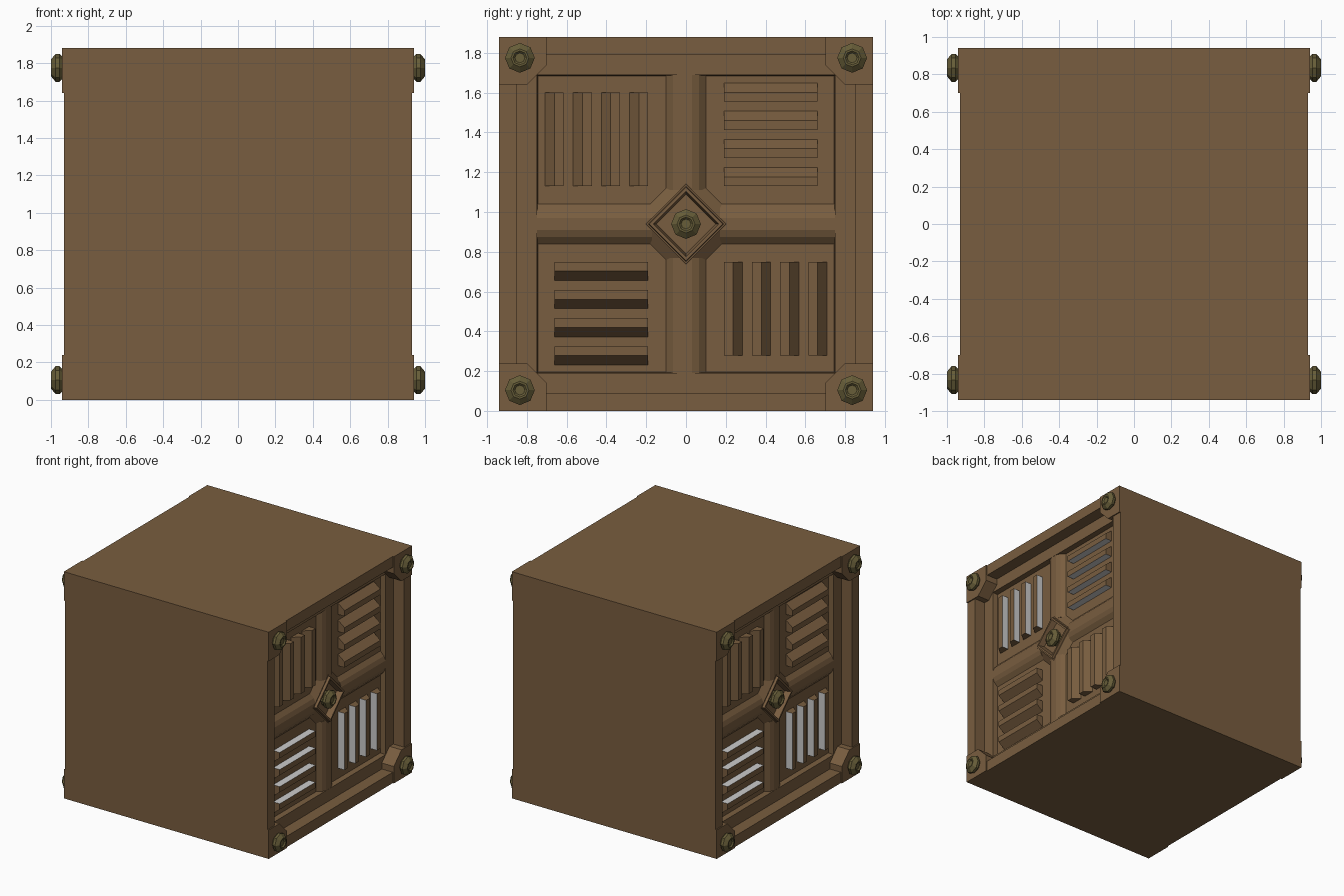
import bpy, bmesh, math
from mathutils import Matrix, Vector

if "Cube" in bpy.data.objects:
    bpy.data.objects.remove(bpy.data.objects["Cube"])

H = 0.94  # half size of the crate


def material(name, color):
    m = bpy.data.materials.new(name)
    m.diffuse_color = (*color, 1)
    m.use_nodes = True
    m.node_tree.nodes["Principled BSDF"].inputs["Base Color"].default_value = m.diffuse_color
    return m


BROWN = material("brown_metal", (0.19, 0.11, 0.05))
OLIVE = material("olive_bolt", (0.135, 0.11, 0.04))
GREY = material("grey_vent", (0.6, 0.6, 0.6))


def loft(name, rings, mats, matrix=Matrix(), grey_side=None):
    """Closed solid through equal-length rings of (x, y, z) points."""
    bm = bmesh.new()
    loops = [[bm.verts.new(p) for p in ring] for ring in rings]
    n = len(loops[0])
    for a, b in zip(loops, loops[1:]):
        for i in range(n):
            j = (i + 1) % n
            f = bm.faces.new((a[i], a[j], b[j], b[i]))
            f.material_index = int(i == grey_side)
    bm.faces.new(loops[0])
    bm.faces.new(loops[-1])
    bmesh.ops.recalc_face_normals(bm, faces=bm.faces)
    me = bpy.data.meshes.new(name)
    bm.to_mesh(me)
    bm.free()
    for m in mats:
        me.materials.append(m)
    ob = bpy.data.objects.new(name, me)
    ob.matrix_world = Matrix.Translation((0, 0, H)) @ matrix
    bpy.context.collection.objects.link(ob)
    return ob


def square(x, h):
    return [(x, -h, -h), (x, h, -h), (x, h, h), (x, -h, h)]


def ngon(x, r, n, u=0, v=0):
    return [(x, u + r * math.cos(2 * math.pi * i / n),
             v + r * math.sin(2 * math.pi * i / n)) for i in range(n)]


def bolt(name, x, u, v, matrix):
    profile = [(-0.02, 0.06), (0, 0.06), (0.015, 0.075), (0.035, 0.075),
               (0.06, 0.045), (0.06, 0.035), (0.05, 0.025)]
    loft(name, [ngon(x + dx, r, 8, u, v) for dx, r in profile], [OLIVE], matrix)


# Crate body: square rings lofted side to side, with a stepped recess at each end
steps = [(0.785, 0.745), (0.83, 0.75), (0.83, 0.85), (0.93, 0.85), (0.93, H)]
body = [square(-x, h) for x, h in steps] + [square(x, h) for x, h in reversed(steps)]
loft("crate_body", body, [BROWN])

for side in range(2):
    face = Matrix.Rotation(math.pi * side, 4, 'Z')

    # Central diamond socket with raised lip and bolt
    socket = [(0.78, 0.29), (0.83, 0.20), (0.83, 0.19), (0.85, 0.185),
              (0.85, 0.165), (0.80, 0.15)]
    loft("diamond_socket", [ngon(x, r, 4) for x, r in socket], [BROWN], face)
    bolt("centre_bolt", 0.815, 0, 0, face)

    for q in range(4):
        m = face @ Matrix.Rotation(math.pi / 2 * q, 4, 'X')

        # Ridge running from the socket to the frame
        ridge = [(0.78, -0.1), (0.785, -0.1), (0.815, -0.065), (0.829, -0.03),
                 (0.829, 0.03), (0.815, 0.065), (0.785, 0.1), (0.78, 0.1)]
        loft("panel_ridge", [[(x, u, v) for x, v in ridge] for u in (0.17, 0.751)],
             [BROWN], m)

        # Corner plate and bolt
        plate = [(H, H), (0.70, H), (0.70, 0.80), (0.80, 0.70), (H, 0.70)]
        loft("corner_plate", [[(x, u, v) for u, v in plate] for x in (0.82, H)],
             [BROWN], m)
        bolt("corner_bolt", H, 0.835, 0.835, m)

        # Four louvres with a grey opening on the inner edge
        for k in range(4):
            v0 = 0.19 + 0.1417 * k
            slat = [(0.78, v0), (0.845, v0), (0.845, v0 + 0.047), (0.785, v0 + 0.094),
                    (0.78, v0 + 0.094)]
            loft("louvre", [[(x, u, v) for x, v in slat] for u in (0.19, 0.66)],
                 [BROWN, GREY], m, grey_side=0)
